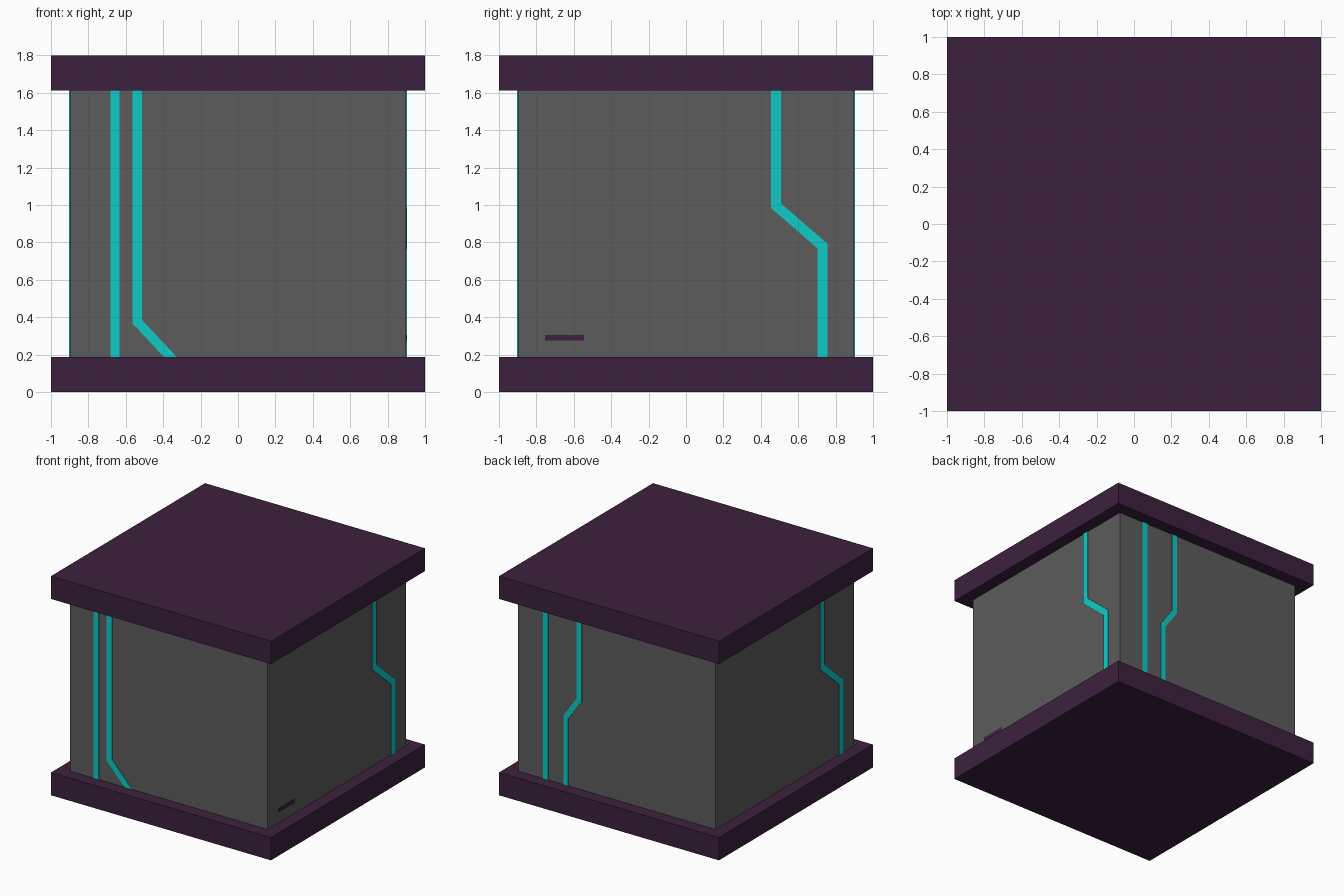
import bpy, bmesh, math
from mathutils import Vector, Matrix

if "Cube" in bpy.data.objects:
    bpy.data.objects.remove(bpy.data.objects["Cube"])


def material(name, rgb):
    m = bpy.data.materials.new(name)
    m.diffuse_color = (*rgb, 1)
    m.use_nodes = True
    m.node_tree.nodes["Principled BSDF"].inputs["Base Color"].default_value = m.diffuse_color
    return m


PURPLE = material("dark purple", (0.045, 0.0152, 0.048))
GREY = material("grey", (0.107, 0.107, 0.107))
CYAN = material("cyan", (0.0044, 0.597, 0.565))


def finish(name, bm, mat):
    bmesh.ops.recalc_face_normals(bm, faces=bm.faces)
    mesh = bpy.data.meshes.new(name)
    bm.to_mesh(mesh)
    bm.free()
    mesh.materials.append(mat)
    ob = bpy.data.objects.new(name, mesh)
    bpy.context.collection.objects.link(ob)


def box(name, half, z0, z1, mat):
    bm = bmesh.new()
    m = Matrix.Translation((0, 0, (z0 + z1) / 2)) @ Matrix.Diagonal((2 * half, 2 * half, z1 - z0, 1))
    bmesh.ops.create_cube(bm, size=1, matrix=m)
    finish(name, bm, mat)


def strip(name, turn, path, width, mat, depth=0.004):
    """Thin mitred band along a (u, z) path on the wall, turned about z from the front."""
    pts = [Vector(p) for p in path]
    dirs = [(b - a).normalized() for a, b in zip(pts, pts[1:])]
    bm = bmesh.new()
    rows = []
    for i, p in enumerate(pts):
        d0, d1 = dirs[max(i - 1, 0)], dirs[min(i, len(dirs) - 1)]
        n0, n1 = Vector((-d0.y, d0.x)), Vector((-d1.y, d1.x))
        off = (n0 + n1) * (width / 2 / (1 + n0.dot(n1)))
        rows.append([bm.verts.new((q.x, -0.898 + (0 if q_in else -depth - 0.002), q.y))
                     for q, q_in in ((p + off, 1), (p - off, 1), (p - off, 0), (p + off, 0))])
    for a, b in zip(rows, rows[1:]):
        for k in range(4):
            bm.faces.new((a[k], a[(k + 1) % 4], b[(k + 1) % 4], b[k]))
    bm.faces.new(rows[0])
    bm.faces.new(rows[-1])
    bmesh.ops.rotate(bm, verts=bm.verts, matrix=Matrix.Rotation(math.radians(turn), 3, 'Z'))
    finish(name, bm, mat)


# Slabs and body
box("base_slab", 1.0, 0, 0.187, PURPLE)
box("body", 0.897, 0.187, 1.613, GREY)
box("top_slab", 1.0, 1.613, 1.8, PURPLE)

# Glowing lines; the ends run into the slabs
LO, HI = 0.15, 1.65
strip("front_straight_line", 0, [(-0.657, HI), (-0.657, LO)], 0.048, CYAN)
strip("front_bent_line", 0, [(-0.538, HI), (-0.538, 0.375), (-0.327, LO)], 0.05, CYAN)
strip("back_straight_line", 180, [(-0.645, HI), (-0.645, LO)], 0.048, CYAN)
strip("back_bent_line", 180, [(-0.34, HI), (-0.34, 0.92), (-0.46, 0.75), (-0.46, LO)], 0.045, CYAN)
for name, turn in (("right", 90), ("left", 270)):
    strip(name + "_bent_line", turn, [(0.482, HI), (0.482, 0.995), (0.73, 0.78), (0.73, LO)], 0.054, CYAN)

# Small slot mark on the right wall
strip("right_slot", 90, [(-0.755, 0.29), (-0.545, 0.29)], 0.03, PURPLE, 0.001)
